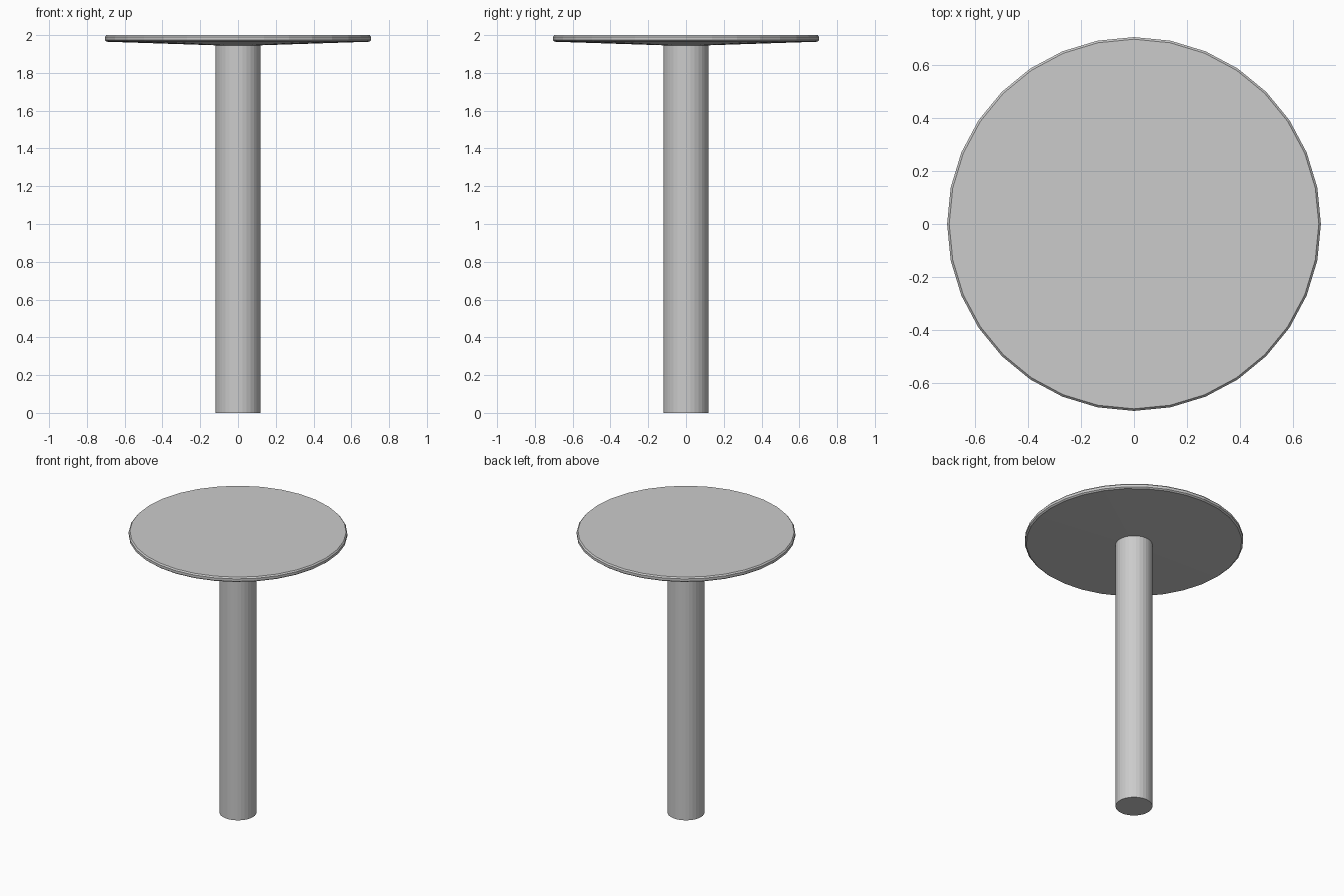
import bpy, bmesh
from math import cos, sin, tau

if "Cube" in bpy.data.objects:
    bpy.data.objects.remove(bpy.data.objects["Cube"])

SIDES = 32


def lathe(name, profile):
    """Revolve (radius, z) points, bottom to top, and cap both ends."""
    bm = bmesh.new()
    rings = [[bm.verts.new((r * cos(tau * i / SIDES), r * sin(tau * i / SIDES), z))
              for i in range(SIDES)] for r, z in profile]
    for low, high in zip(rings, rings[1:]):
        for i in range(SIDES):
            j = (i + 1) % SIDES
            bm.faces.new((low[i], low[j], high[j], high[i]))
    bm.faces.new(rings[0][::-1])
    bm.faces.new(rings[-1])
    mesh = bpy.data.meshes.new(name)
    bm.to_mesh(mesh)
    bm.free()
    obj = bpy.data.objects.new(name, mesh)
    bpy.context.collection.objects.link(obj)
    return obj


# Round post, ending where it meets the underside of the top
lathe("post", [(0.119, 0), (0.119, 1.946)])

# Thin round top with bevelled rim and slightly conical underside
lathe("table_top", [(0.119, 1.946), (0.695, 1.965), (0.705, 1.973),
                    (0.705, 1.991), (0.697, 2.0)])
